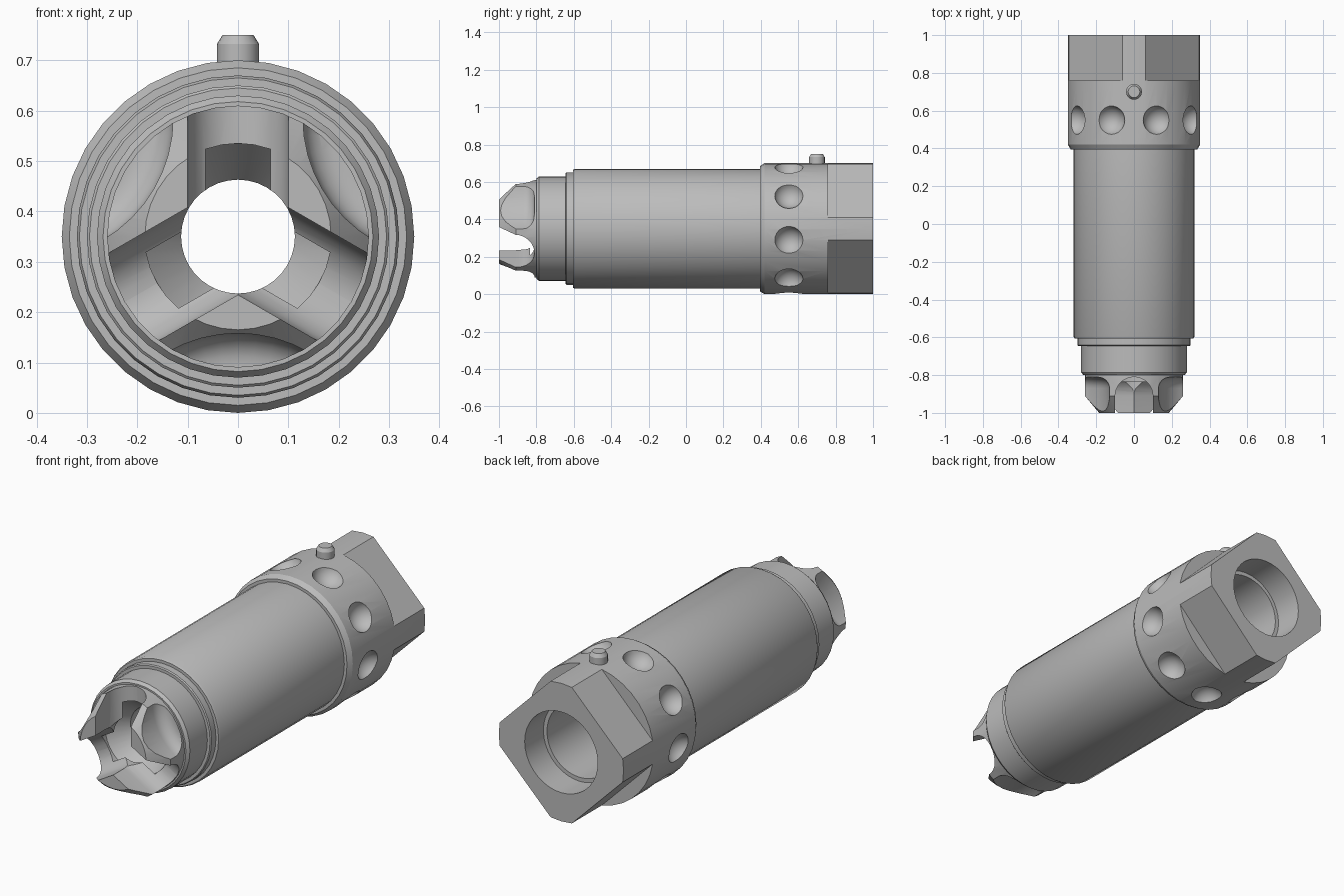
import bpy, bmesh, math
from mathutils import Matrix, Vector

if "Cube" in bpy.data.objects:
    bpy.data.objects.remove(bpy.data.objects["Cube"], do_unlink=True)

AXIS_Z = 0.35

steel = bpy.data.materials.new("grey_steel")
steel.use_nodes = True
steel.diffuse_color = (0.5, 0.5, 0.5, 1)
steel.node_tree.nodes["Principled BSDF"].inputs["Base Color"].default_value = (0.5, 0.5, 0.5, 1)


def make_object(name, bm):
    bmesh.ops.remove_doubles(bm, verts=bm.verts, dist=1e-5)
    bmesh.ops.recalc_face_normals(bm, faces=bm.faces)
    mesh = bpy.data.meshes.new(name)
    bm.to_mesh(mesh)
    bm.free()
    mesh.materials.append(steel)
    obj = bpy.data.objects.new(name, mesh)
    bpy.context.collection.objects.link(obj)
    return obj


def lathe(name, profile, segments, closed=False):
    """Revolve (radius, y) points about the y axis."""
    bm = bmesh.new()
    verts = [bm.verts.new((0, y, r)) for r, y in profile]
    pairs = list(zip(verts, verts[1:]))
    if closed:
        pairs.append((verts[-1], verts[0]))
    edges = [bm.edges.new(p) for p in pairs]
    bmesh.ops.spin(bm, geom=verts + edges, cent=(0, 0, 0), axis=(0, 1, 0),
                   angle=math.tau, steps=segments, use_duplicate=False)
    return make_object(name, bm)


def prism(name, outline, z0, z1):
    """Extrude an (x, y) outline from z0 to z1."""
    bm = bmesh.new()
    face = bm.faces.new([bm.verts.new((x, y, z0)) for x, y in outline])
    ext = bmesh.ops.extrude_face_region(bm, geom=[face])["geom"]
    bmesh.ops.translate(bm, vec=(0, 0, z1 - z0),
                        verts=[v for v in ext if isinstance(v, bmesh.types.BMVert)])
    return make_object(name, bm)


def activate(obj):
    bpy.ops.object.select_all(action='DESELECT')
    obj.select_set(True)
    bpy.context.view_layer.objects.active = obj


def cut_around(target, cutter, count, start=0):
    """Subtract the cutter at equal angles about the y axis, then discard it."""
    cutter.hide_render = True
    base = cutter.data.copy()
    for i in range(count):
        cutter.data = base.copy()
        angle = math.radians(start + 360 * i / count)
        cutter.data.transform(Matrix.Rotation(angle, 4, 'Y'))
        activate(target)
        mod = target.modifiers.new("cut", 'BOOLEAN')
        mod.operation = 'DIFFERENCE'
        mod.solver = 'EXACT'
        mod.object = cutter
        bpy.ops.object.modifier_apply(modifier=mod.name)
    bpy.data.objects.remove(cutter, do_unlink=True)


# Stepped tubular body with collar, rear counterbore and front throat
body = lathe("body", [
    (0.113, -1), (0.185, -1), (0.26, -0.91), (0.26, -0.8), (0.268, -0.8),
    (0.28, -0.785), (0.28, -0.645), (0.295, -0.645), (0.3, -0.64),
    (0.3, -0.605), (0.315, -0.605), (0.32, -0.595), (0.32, 0.395),
    (0.335, 0.395), (0.35, 0.42), (0.35, 1), (0.205, 1), (0.205, 0.85),
    (0.185, 0.85), (0.185, -0.4), (0.113, -0.45), (0.113, -0.7),
    (0.185, -0.8), (0.185, -0.834), (0.113, -0.834)], 36, closed=True)

# Four wrench flats at the rear
flat = prism("flat_cutter", [(-0.4, 0.76), (0.4, 0.76), (0.4, 1.1), (-0.4, 1.1)], 0.286, 0.5)
cut_around(body, flat, 4, 45)

# Three round-bottomed radial slots between the front prongs
arc = [(0.1 * math.cos(math.pi * i / 16), -0.91 + 0.1 * math.sin(math.pi * i / 16))
       for i in range(17)]
slot = prism("slot_cutter", arc + [(-0.1, -1.1), (0.1, -1.1)], -0.02, 0.5)
cut_around(body, slot, 3)

# Scooped outer face on each prong, with a filleted rear end
fillet = [(0.22 + 0.06 * math.cos(math.pi * i / 12), -0.87 + 0.06 * math.sin(math.pi * i / 12))
          for i in range(7)]
scoop = lathe("scoop_cutter", [(0, -1.1), (0.28, -1.1)] + fillet + [(0, -0.81)], 48)
scoop.data.transform(Matrix.Translation((0, 0, 0.472)))
cut_around(body, scoop, 3, 60)

# Ring of nine dimples around the collar
bm = bmesh.new()
bmesh.ops.create_uvsphere(bm, u_segments=24, v_segments=16, radius=0.08,
                          matrix=Matrix.Translation((0, 0.55, 0.375)))
cut_around(body, make_object("dimple_cutter", bm), 9, 20)

# Locating pin on top of the collar
pin = lathe("locating_pin", [(0, 0.3), (0.042, 0.3), (0.042, 0.382), (0.031, 0.4), (0, 0.4)], 20)
pin.data.transform(Matrix.Translation((0, 0.7, 0)) @ Matrix.Rotation(math.pi / 2, 4, 'X'))

for obj in (body, pin):
    obj.data.transform(Matrix.Translation((0, 0, AXIS_Z)))
    activate(obj)
    bpy.ops.object.shade_smooth_by_angle(angle=math.radians(28))
